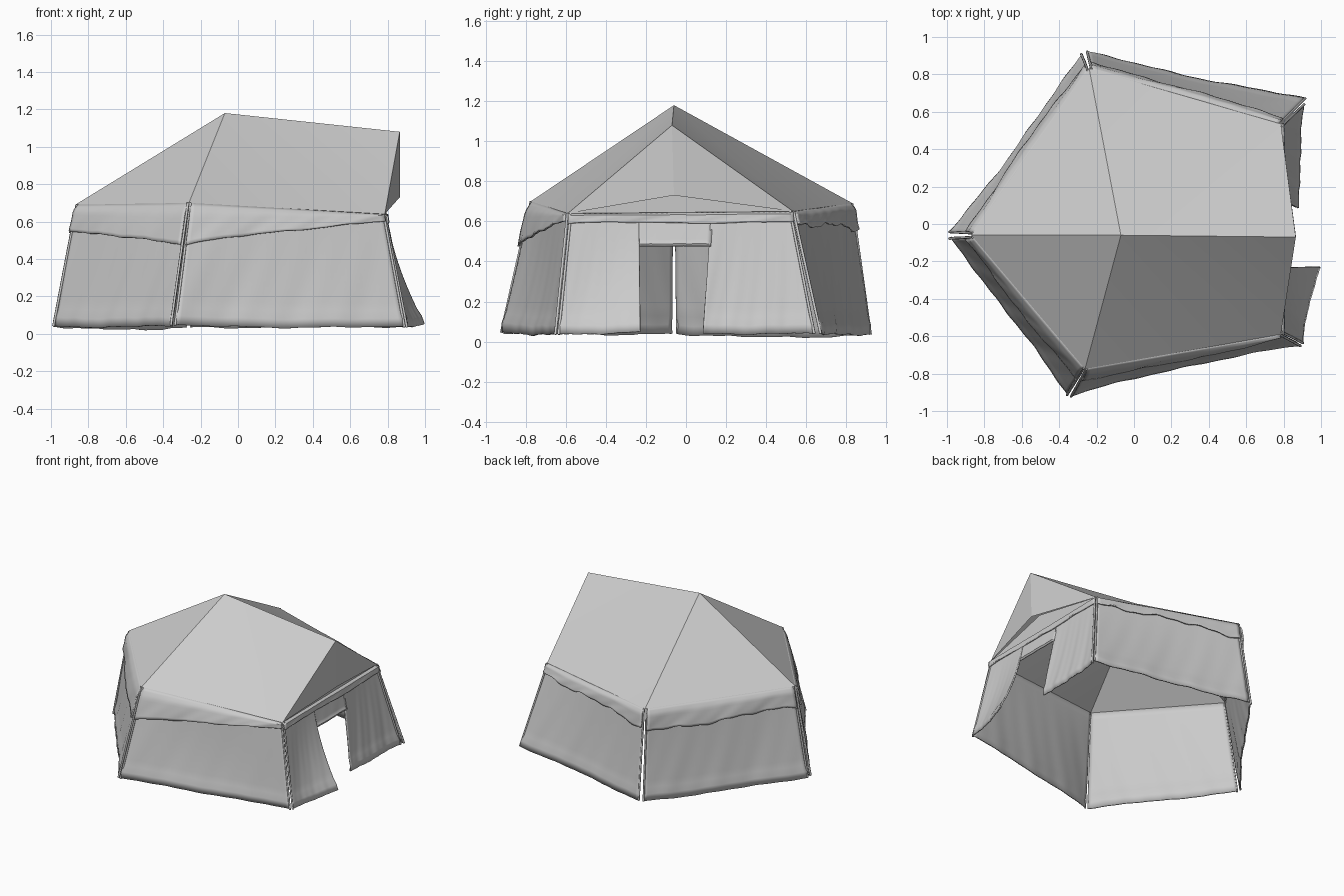
import bpy, math
from mathutils import Vector as V

cube = bpy.data.objects.get("Cube")
if cube:
    bpy.data.objects.remove(cube, do_unlink=True)

canvas = bpy.data.materials.new("grey canvas")
canvas.use_nodes = True
GREY = (0.6, 0.6, 0.6, 1)
canvas.diffuse_color = GREY
canvas.node_tree.nodes["Principled BSDF"].inputs["Base Color"].default_value = GREY


def add_mesh(name, verts, faces, thickness=0.0, angle=40):
    me = bpy.data.meshes.new(name)
    me.from_pydata([tuple(v) for v in verts], [], faces)
    me.materials.append(canvas)
    ob = bpy.data.objects.new(name, me)
    bpy.context.collection.objects.link(ob)
    bpy.ops.object.select_all(action="DESELECT")
    ob.select_set(True)
    bpy.context.view_layer.objects.active = ob
    bpy.ops.object.shade_smooth_by_angle(angle=math.radians(angle))
    if thickness:
        mod = ob.modifiers.new("cloth thickness", "SOLIDIFY")
        mod.thickness = thickness
        mod.offset = -1


def ripple(s, seed):
    return (math.sin(8 * s + seed) + 0.6 * math.sin(19 * s + 2 * seed)
            + 0.4 * math.sin(43 * s + 3 * seed)) / 2


def sheet(name, top, bottom, seed, sag=0.0, hem=0.006, wave=0.006, lift=0.0, sway=0.0,
          dip=0.0, nu=44, nv=14):
    """Draped cloth between two edges; seen from outside, ends run left to right."""
    t0, t1, b0, b1 = V(top[0]), V(top[1]), V(bottom[0]), V(bottom[1])
    out = (t1 - t0).cross(t0 - b0).normalized()
    verts, faces = [], []
    for j in range(nv + 1):
        v = j / nv
        for i in range(nu + 1):
            u = i / nu
            belly = math.sin(math.pi * u)
            low = b0.lerp(b1, u)
            low.z += hem * ripple(u, seed) - dip * belly
            p = t0.lerp(t1, u).lerp(low, v)
            # rolled hem along the lower edge
            roll = 0.006 if 0.9 < v < 1 else 0
            p += out * (lift * min(1, 4 * v) + roll + wave * v * ripple(u + 0.2 * v, seed + 1)
                        - sag * belly * math.sin(math.pi * v * 0.6)
                        - sway * u * math.sin(math.pi * v))
            verts.append(p)
    row = nu + 1
    for j in range(nv):
        for i in range(nu):
            a = j * row + i
            faces.append((a, a + row, a + row + 1, a + 1))
    add_mesh(name, verts, faces, 0.01)


def cord(name, a, b, r=0.007):
    a, b = V(a), V(b)
    bpy.ops.mesh.primitive_cylinder_add(vertices=8, radius=r, depth=(b - a).length,
                                        location=(a + b) / 2)
    ob = bpy.context.object
    ob.name = name
    ob.rotation_euler = (b - a).to_track_quat("Z", "Y").to_euler()
    ob.data.materials.append(canvas)
    bpy.ops.object.shade_smooth_by_angle(angle=math.radians(50))


# Plan corners: eave point, ground point and half-width of the seam gap
west = (V((-0.87, -0.06, 0.69)), V((-1.0, -0.06, 0.04)), 0.022)
south = (V((-0.262, -0.775, 0.70)), V((-0.35, -0.925, 0.045)), 0.014)
south_east = (V((0.785, -0.59, 0.64)), V((0.90, -0.65, 0.035)), 0.01)
north_east = (V((0.785, 0.535, 0.65)), V((0.925, 0.67, 0.04)), 0.01)
north = (V((-0.24, 0.832, 0.69)), V((-0.27, 0.925, 0.035)), 0.02)

# Roof: peak, ridge end and the overhanging gable
roof_points = [c[0] for c in (west, south, south_east, north_east, north)]
roof_points += [(-0.07, -0.06, 1.18), (0.865, -0.07, 1.08), (0.865, -0.06, 0.73)]
W, S, SE, NE, N, A, B, C = range(8)
add_mesh("roof", roof_points,
         [(W, S, A), (S, SE, A), (SE, B, A), (A, B, NE), (A, NE, N), (A, N, W),
          (SE, C, B), (C, NE, B)], angle=8)

# Inner gable wall that rises behind the overhang
add_mesh("gable_wall", [south_east[0], north_east[0], (0.79, -0.06, 0.77)], [(0, 1, 2)])

# Side walls with overlapping valances: corners, valance heights, seed, sag, rag, dips
sides = [
    ("front_left_of_door", south, south_east, (0.475, 0.597), 1.0, 0.025, 0.008, 0.0, -0.01),
    ("front_angled", west, south, (0.54, 0.47), 2.3, 0.01, 0.008, 0.005, -0.012),
    ("back_angled", north, west, (0.53, 0.55), 3.1, 0.015, 0.022, 0.015, 0.0),
    ("back", north_east, north, (0.585, 0.56), 4.4, 0.01, 0.022, 0.0, 0.0),
]
for name, p, q, drops, seed, sag, rag, low, dip in sides:
    top, bottom = [], []
    for here, other in ((p, q), (q, p)):
        for edge, k, scale in ((top, 0, 0.6), (bottom, 1, 1.0)):
            inward = (other[k] - here[k]).normalized()
            edge.append(here[k] + inward * here[2] * scale)
    sheet(name + "_wall", top, bottom, seed, sag, 0.007, 0.008, dip=low)
    ends = [t.lerp(b, (t.z - z) / (t.z - b.z)) for t, b, z in zip(top, bottom, drops)]
    sheet(name + "_valance", top, ends, seed + 5, -0.008, rag, 0.008, 0.018, dip=dip, nv=10)
    for side, t, b in zip(("start", "end"), top, bottom):
        cord(name + "_seam_" + side, t, b)

# Door side: fixed panel, open flap, header and valance
door_s, door_n = -0.235, 0.125
front_post = (south_east[0] + V((0, 0.015, 0)), V((0.903, -0.636, 0.035)))
back_post = (north_east[0] - V((0, 0.015, 0)), V((0.91, 0.64, 0.04)))
sheet("door_side_front_panel", (front_post[0], (0.79, door_s, 0.64)),
      (front_post[1], (1.0, -0.23, 0.05)), 0.4, 0.015, 0.004, 0.003, sway=0.025)
sheet("door_side_back_panel", ((0.79, door_n, 0.64), back_post[0]),
      ((0.887, 0.085, 0.04), back_post[1]), 1.7, 0.01, 0.006, 0.007)
sheet("door_header", ((0.785, door_s - 0.01, 0.64), (0.785, door_n + 0.01, 0.64)),
      ((0.822, door_s - 0.01, 0.475), (0.822, door_n, 0.475)), 2.0, 0, 0.002, 0.002, nu=16)
sheet("door_side_valance", (south_east[0], north_east[0]),
      ((0.79, -0.59, 0.59), (0.79, 0.54, 0.595)), 6.0, 0, 0.007, 0.006, 0.016, nv=8)
cord("door_side_front_seam", *front_post)
cord("door_side_back_seam", *back_post)
